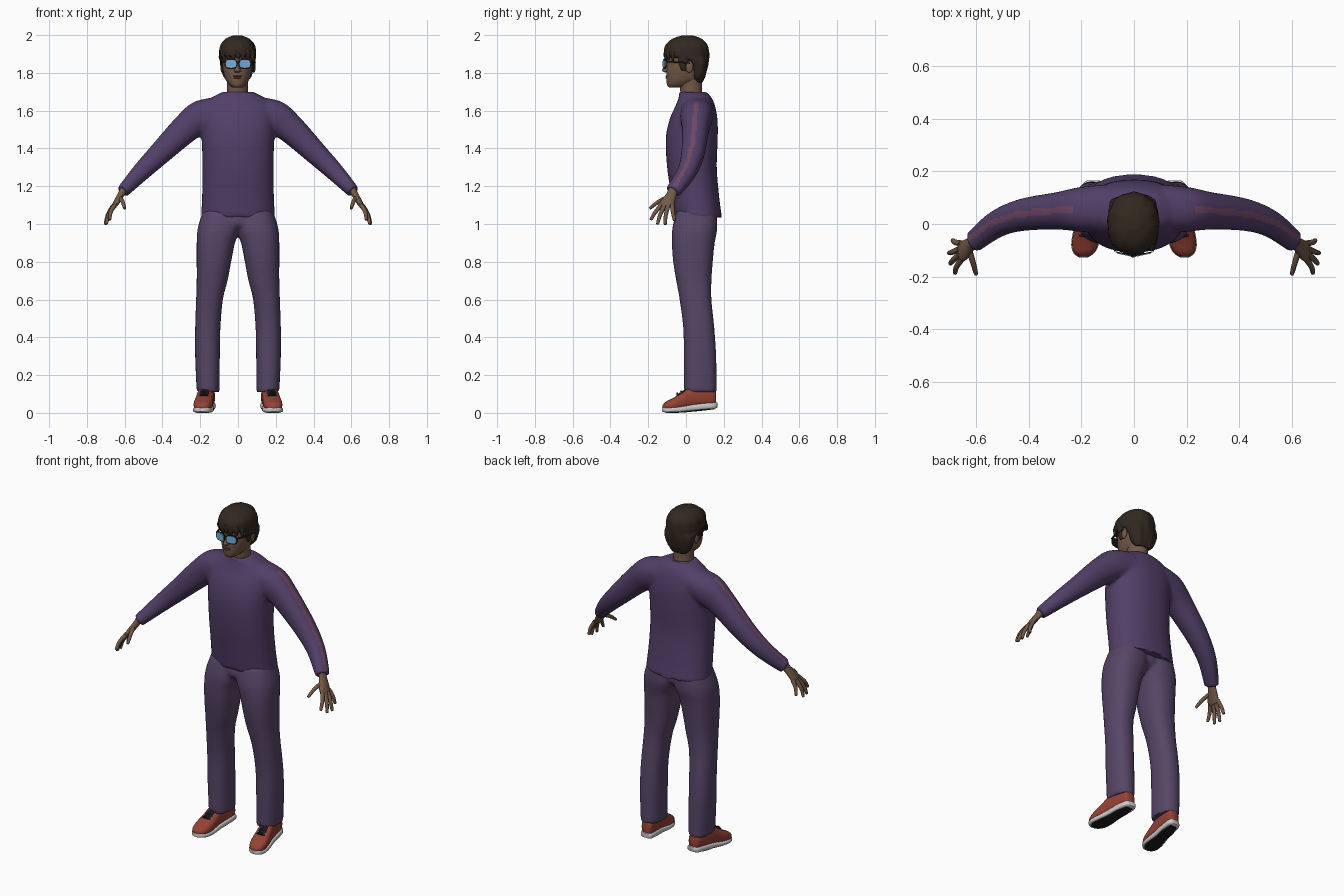
import bpy, bmesh, math
from mathutils import Vector as V


def material(name, rgb):
    m = bpy.data.materials.new(name)
    m.diffuse_color = (*rgb, 1)
    return m


SHIRT = material("purple cloth", (.085, .05, .14))
STRIPE = material("stripe", (.16, .065, .13))
PANTS = material("trouser cloth", (.095, .06, .135))
SKIN = material("skin", (.17, .10, .065))
LIP = material("lip", (.14, .065, .05))
HAIR = material("hair brown", (.032, .021, .014))
BLACK = material("black", (.012, .012, .014))
GLASS = material("blue glass", (.18, .42, .70))
RED = material("red leather", (.30, .055, .035))
WHITE = material("white rubber", (.55, .55, .53))


def spline(rings, steps):
    """Catmull-Rom through rings of (centre, u, v)."""
    out, last = [], len(rings) - 1
    for i in range(last):
        a, b, c, d = (rings[min(max(i + k, 0), last)] for k in (-1, 0, 1, 2))
        for s in range(steps):
            t = s / steps
            out.append([p1 + .5 * t * (p2 - p0 + t * (2 * p0 - 5 * p1 + 4 * p2 - p3
                        + t * (3 * (p1 - p2) + p3 - p0))) for p0, p1, p2, p3 in zip(a, b, c, d)])
    return out + [rings[-1]]


def flip(rings):
    return [[V((-p.x, p.y, p.z)) for p in r] for r in rings]


def loft(name, sets, mat, n=24, steps=4, power=2, mirror=False):
    """Skin every ring set in the list, optionally mirrored in x, as one object."""
    if mirror:
        sets = sets + [flip(s) for s in sets]
    bm = bmesh.new()
    for rings in sets:
        loops = []
        for c, u, v in spline(rings, steps):
            loop = []
            for k in range(n):
                a = 2 * math.pi * k / n
                x, y = (math.copysign(abs(w) ** (2 / power), w) for w in (math.cos(a), math.sin(a)))
                loop.append(bm.verts.new(c + u * x + v * y))
            loops.append(loop)
        for p, q in zip(loops, loops[1:]):
            for k in range(n):
                bm.faces.new((p[k], p[(k + 1) % n], q[(k + 1) % n], q[k]))
        bm.faces.new(loops[0])
        bm.faces.new(loops[-1])
    bmesh.ops.recalc_face_normals(bm, faces=bm.faces)
    me = bpy.data.meshes.new(name)
    bm.to_mesh(me)
    bm.free()
    me.materials.append(mat)
    ob = bpy.data.objects.new(name, me)
    bpy.context.collection.objects.link(ob)
    return ob


def level(rows, cx=0):
    """Horizontal rings from (z, front y, back y, half width)."""
    return [[V((cx, (f + b) / 2, z)), V((w, 0, 0)), V((0, (b - f) / 2, 0))] for z, f, b, w in rows]


def tube(pts):
    """Rings square to a path from (x, y, z, radius, radius along y)."""
    cs = [V(p[:3]) for p in pts]
    out = []
    for i, p in enumerate(pts):
        t = (cs[min(i + 1, len(cs) - 1)] - cs[max(i - 1, 0)]).normalized()
        u = t.cross(V((0, 1, 0)) if abs(t.y) < .9 else V((0, 0, 1))).normalized()
        out.append([cs[i], u * p[3], t.cross(u) * p[-1]])
    return out


def ball(c, r):
    return [[V(c) + V((0, 0, r[2] * math.sin(a))), V((r[0] * math.cos(a), 0, 0)), V((0, r[1] * math.cos(a), 0))]
            for a in (math.radians(d) for d in (-88, -60, -30, 0, 30, 60, 88))]


def fuse(ob, voxel):
    """Merge overlapping volumes into one soft cloth surface."""
    bpy.context.view_layer.objects.active = ob
    m = ob.modifiers.new("fuse", "REMESH")
    m.mode, m.voxel_size = "VOXEL", voxel
    s = ob.modifiers.new("soften", "SMOOTH")
    s.factor, s.iterations = .5, 6
    for name in ("fuse", "soften"):
        bpy.ops.object.modifier_apply(modifier=name)


# Shirt: torso and sleeves
torso = level([(1.035, -.06, .19, .196), (1.15, -.078, .175, .19), (1.3, -.1, .163, .188),
               (1.45, -.107, .168, .192), (1.55, -.088, .167, .198), (1.62, -.058, .155, .19),
               (1.665, -.04, .138, .145), (1.69, -.035, .118, .1), (1.7, -.03, .105, .08)])
arm_pts = [(.1, .06, 1.59, .085, .09), (.2, .055, 1.562, .09, .085), (.28, .05, 1.503, .077, .072),
           (.42, .035, 1.367, .06, .061), (.52, 0, 1.268, .048, .051), (.61, -.068, 1.172, .034, .042)]
arm = tube(arm_pts)
shirt = loft("shirt", [torso, arm, flip(arm)], SHIRT, n=40, steps=6, power=2.25)
fuse(shirt, .009)

# Faint stripes along the tops of the sleeves
shirt.data.materials.append(STRIPE)
for f in shirt.data.polygons:
    x = abs(f.center.x)
    for p, q in zip(arm_pts[1:], arm_pts[2:]):
        if p[0] + .03 < x <= q[0] + .03 and f.normal.z > .3:
            mid = p[1] + (q[1] - p[1]) * (x - .03 - p[0]) / (q[0] - p[0])
            f.material_index = int(abs(f.center.y - mid) < .012)

loft("collar", [level([(1.665, -.035, .1, .085), (1.69, -.036, .1, .078), (1.7, -.03, .096, .07)])], SHIRT)

# Trousers
leg_rows = [(1.07, 0, .185, -.05, .16), (.98, -.012, .213, -.072, .166), (.9, .016, .219, -.075, .152),
            (.8, .036, .219, -.068, .142), (.7, .055, .219, -.052, .135), (.6, .08, .222, -.034, .135),
            (.45, .093, .227, -.015, .15), (.3, .096, .227, -.012, .16), (.11, .098, .219, -.01, .162)]
leg = [[V(((i + o) / 2, (f + b) / 2, z)), V(((o - i) / 2, 0, 0)), V((0, (b - f) / 2, 0))]
       for z, i, o, f, b in leg_rows]
hips = level([(1.07, -.05, .15, .12), (1.0, -.06, .15, .1), (.965, -.02, .12, .05)])
fuse(loft("trousers", [hips, leg, flip(leg)], PANTS, n=32, power=2.3), .01)

# Head, neck and features
HX = -.003
loft("neck", [level([(1.64, -.03, .09, .062), (1.7, -.03, .085, .056), (1.77, -.04, .085, .056)], HX)], SKIN)
loft("head", [level([(1.722, -.088, -.03, .022), (1.735, -.1, .03, .042), (1.765, -.104, .08, .063),
                     (1.81, -.104, .098, .076), (1.85, -.1, .105, .081), (1.9, -.1, .105, .082),
                     (1.95, -.08, .09, .068), (1.975, -.03, .05, .03)], HX)], SKIN, n=32, power=2.2)
loft("nose", [level([(1.802, -.11, -.08, .011), (1.811, -.127, -.08, .018), (1.828, -.121, -.08, .012),
                     (1.865, -.106, -.08, .008)], HX)], SKIN, n=16)
loft("lips", [ball((HX, -.1, 1.783), (.025, .01, .005)), ball((HX, -.099, 1.774), (.022, .01, .005))], LIP, n=16)
loft("ears", [ball((.084, .018, 1.832), (.009, .02, .032))], SKIN, n=16, mirror=True)

# Hair cap with soft locks and fringe
hair = loft("hair", [level([(1.75, .05, .088, .045), (1.78, .03, .102, .074), (1.83, .02, .114, .089),
                            (1.865, -.02, .118, .094), (1.885, -.104, .12, .097), (1.915, -.116, .12, .097),
                            (1.95, -.106, .112, .089), (1.98, -.072, .085, .064), (1.997, -.025, .04, .026)],
                           HX)], HAIR, n=48, power=2.2)
for v in hair.data.vertices:
    a = math.atan2(v.co.y, v.co.x)
    w = .018 * math.sin(9 * a + 30 * v.co.z) + .012 * math.sin(17 * a)
    v.co.x *= 1 + w
    v.co.y *= 1 + w
loft("fringe", [tube([(x * .9, -y + .004, 1.92, .014, .012), (x, -y, 1.89, .013, .01),
                      (x + .006, -y + .002, 1.872 - d, .003, .003)])
                for x, y, d in ((-.075, .07, .015), (-.052, .093, .004), (-.026, .106, .008), (0, .109, 0),
                                (.026, .106, .008), (.052, .093, .004), (.075, .07, .015))], HAIR, n=10)
loft("sideburns", [level([(1.81, -.022, -.004, .003), (1.84, -.035, .012, .01), (1.9, -.05, .03, .013)], .08)],
     HAIR, n=12, mirror=True)

# Glasses


def pane(y, w, h):
    return [[V((.037, y + d, 1.848)), V((w, w * .22, 0)), V((0, 0, h))] for d in (0, -.004)]


loft("glasses_frame", [pane(-.111, .034, .027), tube([(.071, -.103, 1.858, .004), (.088, -.04, 1.857, .004),
     (.09, .02, 1.852, .004)]), tube([(-.006, -.116, 1.855, .004), (.01, -.116, 1.855, .004)])],
     BLACK, power=3, mirror=True)
loft("glasses_lens", [pane(-.114, .028, .021)], GLASS, power=3, mirror=True)

# Hands: palm, fingers and thumb
palm = [[V((.6, -.062, 1.195)), V((.019, 0, .014)), V((0, .026, 0))],
        [V((.616, -.075, 1.162)), V((.016, 0, .008)), V((.0, .028, 0))],
        [V((.64, -.098, 1.12)), V((.015, 0, .007)), V((0, .04, .004))],
        [V((.66, -.105, 1.088)), V((.011, 0, .005)), V((0, .038, .002))]]
fingers = [((.654, -.133, 1.098), (.674, -.163, 1.062), (.679, -.185, 1.025)),
           ((.661, -.115, 1.095), (.686, -.137, 1.047), (.697, -.15, 1.003)),
           ((.662, -.095, 1.095), (.69, -.107, 1.047), (.702, -.11, 1.001)),
           ((.656, -.074, 1.1), (.68, -.069, 1.06), (.688, -.062, 1.022)),
           ((.625, -.1, 1.14), (.61, -.15, 1.115), (.6, -.188, 1.085))]
digits = []
for a, b, c in fingers:
    tip = V(c) + (V(c) - V(b)).normalized() * .004
    digits.append(tube([(*a, .012), (*b, .0105), (*c, .008), (*tip, .003)]))
loft("hands", [palm] + digits, SKIN, n=16, mirror=True)

# Shoes: sections run from heel to toe as (y, half width, bottom, top)


def shoe(rows, grow=0):
    return [[V((.172 - .13 * (y - .03), y, (b + t) / 2)), V((w + grow, 0, 0)), V((0, 0, (t - b) / 2))]
            for y, w, b, t in rows]


loft("shoe_upper", [shoe([(.16, .022, .04, .11), (.145, .035, .034, .13), (.09, .042, .03, .142),
                          (.03, .044, .024, .14), (-.02, .048, .015, .108), (-.07, .05, .008, .078),
                          (-.108, .038, .008, .058), (-.124, .016, .012, .04)])],
     RED, power=2.5, mirror=True)
loft("shoe_sole", [shoe([(.166, .02, .028, .055), (.15, .036, .022, .056), (.09, .042, .016, .052),
                         (.03, .043, .01, .044), (-.03, .05, .004, .034), (-.08, .05, .002, .03),
                         (-.112, .036, .003, .03), (-.127, .014, .007, .027)], .002)],
     WHITE, power=4, mirror=True)
loft("shoe_tread", [shoe([(.15, .022, .019, .03), (.09, .034, .012, .025), (.03, .034, .006, .02),
                          (-.03, .041, .001, .012), (-.08, .041, 0, .01), (-.112, .022, .001, .01)])],
     BLACK, power=4, mirror=True)
loft("shoe_tongue", [shoe([(.04, .026, .09, .148), (-.01, .025, .08, .122), (-.05, .018, .06, .096)])],
     BLACK, power=2.5, mirror=True)
laces = []
for y, z in ((0, .118), (-.02, .111), (-.04, .101)):
    cx = .172 - .13 * (y - .03)
    laces.append(tube([(cx - .034, y, z - .022, .005), (cx, y - .006, z + .002, .005), (cx + .034, y, z - .022, .005)]))
loft("shoe_laces", laces, BLACK, n=8, mirror=True)

# Smooth shading with crisp edges
bpy.ops.object.select_all(action="SELECT")
bpy.context.view_layer.objects.active = shirt
bpy.ops.object.shade_smooth_by_angle(angle=math.radians(45))
